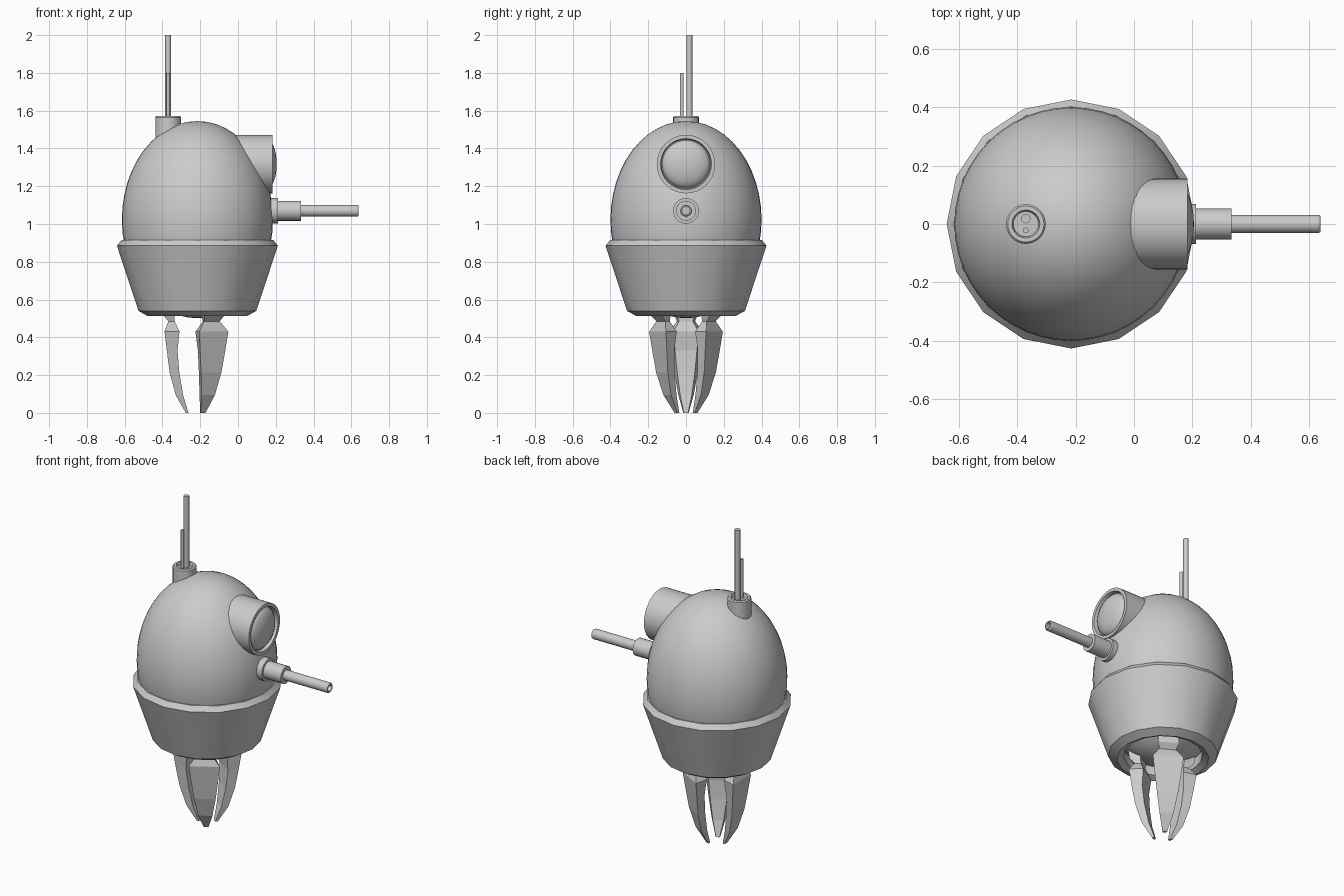
import bpy, bmesh
from math import pi, sin, cos, radians
from mathutils import Matrix, Vector

if "Cube" in bpy.data.objects:
    bpy.data.objects.remove(bpy.data.objects["Cube"])

CX = -0.215  # vertical axis of the body


def finish(name, bm, smooth=True):
    bmesh.ops.remove_doubles(bm, verts=bm.verts, dist=1e-5)
    bmesh.ops.recalc_face_normals(bm, faces=bm.faces)
    me = bpy.data.meshes.new(name)
    bm.to_mesh(me)
    bm.free()
    if smooth:
        for p in me.polygons:
            p.use_smooth = True
        me.set_sharp_from_angle(angle=radians(32))
    ob = bpy.data.objects.new(name, me)
    bpy.context.collection.objects.link(ob)
    return ob


def lathe(name, profile, sides, loc, along_x=False, closed=False):
    """Revolve (radius, height) points about z, or about x if along_x."""
    bm = bmesh.new()
    rot = Matrix.Rotation(pi / 2, 4, 'Y') if along_x else Matrix.Identity(4)
    mat = Matrix.Translation(loc) @ rot
    rings = []
    for r, h in profile:
        if r == 0:
            rings.append([bm.verts.new(mat @ Vector((0, 0, h)))] * sides)
        else:
            rings.append([bm.verts.new(mat @ Vector((r * cos(2 * pi * i / sides),
                          r * sin(2 * pi * i / sides), h))) for i in range(sides)])
    pairs = list(zip(rings, rings[1:]))
    if closed:
        pairs.append((rings[-1], rings[0]))
    for a, b in pairs:
        for i in range(sides):
            j = (i + 1) % sides
            bm.faces.new(list(dict.fromkeys((a[i], a[j], b[j], b[i]))))
    return finish(name, bm)


# Egg-shaped body
egg = [(0, -0.522)] + [(0.4 * cos(a), 0.522 * sin(a)) for a in
       [radians(-90 + 7.5 * k) for k in range(1, 24)]] + [(0, 0.522)]
lathe("body", egg, 48, (CX, 0, 1.023))

# Faceted skirt with open underside
lathe("skirt", [(0.385, 0.915), (0.402, 0.915), (0.426, 0.885), (0.312, 0.54),
                (0.262, 0.512), (0.225, 0.53), (0.225, 0.60), (0.36, 0.80)],
      16, (CX, 0, 0), closed=True)

# Eye housing and lens
lathe("eye_housing", [(0, -0.2), (0.155, -0.2), (0.155, 0.183), (0.135, 0.183),
                      (0.13, 0.16), (0, 0.16)], 32, (0, 0, 1.317), True)
lens = [(0.128 * cos(a), 0.155 + 0.05 * sin(a)) for a in
        [radians(15 * k) for k in range(6)]] + [(0, 0.205)]
lathe("eye_lens", lens, 32, (0, 0, 1.317), True)

# Gun: flange, sleeve and hollow barrel
lathe("gun_flange", [(0, 0.12), (0.068, 0.12), (0.068, 0.212), (0, 0.212)],
      24, (0, 0, 1.07), True)
lathe("gun_sleeve", [(0, 0.18), (0.053, 0.18), (0.053, 0.333), (0, 0.333)],
      24, (0, 0, 1.07), True)
lathe("gun_barrel", [(0, 0.3), (0.031, 0.3), (0.031, 0.632), (0.027, 0.638),
                     (0.02, 0.638), (0.02, 0.59), (0, 0.59)], 16, (0, 0, 1.07), True)

# Antenna socket and two rods
lathe("antenna_socket", [(0, 1.35), (0.068, 1.35), (0.068, 1.565), (0.062, 1.572),
                         (0.048, 1.572), (0.043, 1.555), (0, 1.555)], 24, (-0.37, 0, 0))
for name, y, r, top in (("tall_antenna", 0.018, 0.016, 2.0),
                        ("short_antenna", -0.022, 0.010, 1.8)):
    lathe(name, [(0, 1.5), (r, 1.5), (r, top), (0, top)], 12, (-0.37, y, 0))

# Three claws: rows of (z, inner radius, outer radius, half width)
CLAW = [(0.00, 0.047, 0.062, 0.014), (0.095, 0.076, 0.115, 0.041),
        (0.215, 0.096, 0.147, 0.062), (0.33, 0.105, 0.162, 0.077),
        (0.43, 0.095, 0.174, 0.089), (0.485, 0.120, 0.154, 0.048),
        (0.515, 0.120, 0.180, 0.060), (0.60, 0.120, 0.195, 0.060)]
for k, deg in enumerate((60, 180, 300)):
    bm = bmesh.new()
    mat = Matrix.Translation((CX, 0, 0)) @ Matrix.Rotation(radians(deg), 4, 'Z')
    rows = [[bm.verts.new(mat @ Vector(p)) for p in
             ((ro, -w, z), (ro, w, z), (ri, 0.75 * w, z), (ri, -0.75 * w, z))]
            for z, ri, ro, w in CLAW]
    bm.faces.new(rows[0])
    bm.faces.new(rows[-1])
    for a, b in zip(rows, rows[1:]):
        for i in range(4):
            j = (i + 1) % 4
            bm.faces.new((a[i], a[j], b[j], b[i]))
    finish(f"claw_{k + 1}", bm, smooth=False)
